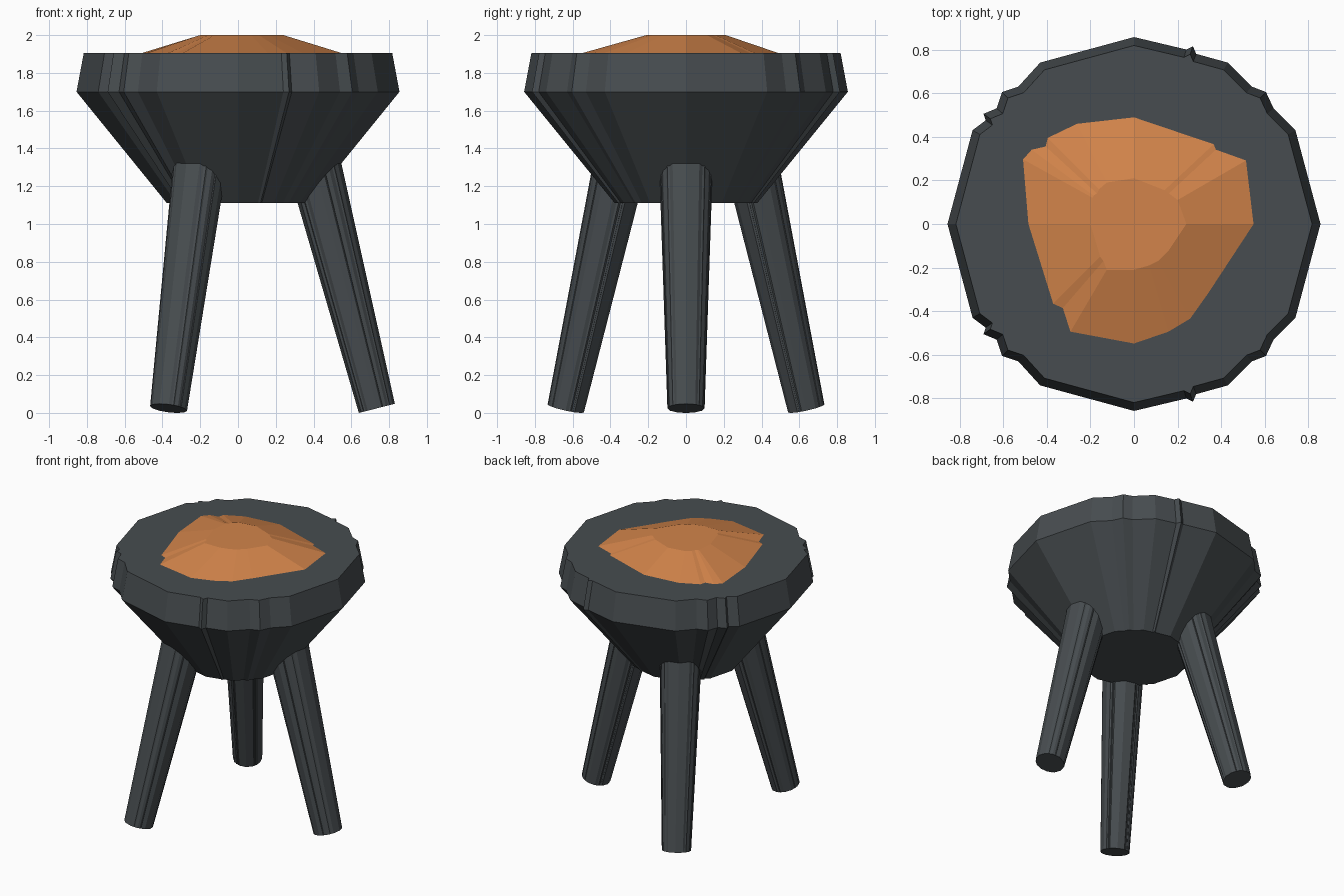
import bpy
import bmesh
from math import radians
from mathutils import Vector, Matrix

default_cube = bpy.data.objects.get("Cube")
if default_cube:
    bpy.data.objects.remove(default_cube, do_unlink=True)


def make_material(name, color):
    material = bpy.data.materials.new(name)
    material.use_nodes = True
    material.diffuse_color = (*color, 1)
    shader = material.node_tree.nodes["Principled BSDF"]
    shader.inputs["Base Color"].default_value = (*color, 1)
    shader.inputs["Roughness"].default_value = 0.9
    return material


def make_rings(outline, levels):
    """Repeat one outline at several (height, scale) levels."""
    return [[Vector((x * scale, y * scale, height)) for x, y in outline]
            for height, scale in levels]


def loft(name, rings, material, matrix=None):
    """Skin matching rings into a closed, flat-shaded solid."""
    bm = bmesh.new()
    loops = [[bm.verts.new(point) for point in ring] for ring in rings]
    for lower, upper in zip(loops, loops[1:]):
        for i in range(len(lower)):
            bm.faces.new((lower[i - 1], lower[i], upper[i], upper[i - 1]))
    bm.faces.new(list(reversed(loops[0])))
    bm.faces.new(loops[-1])
    bmesh.ops.recalc_face_normals(bm, faces=bm.faces)
    if matrix:
        bmesh.ops.transform(bm, matrix=matrix, verts=bm.verts)
    mesh = bpy.data.meshes.new(name)
    bm.to_mesh(mesh)
    bm.free()
    mesh.materials.append(material)
    obj = bpy.data.objects.new(name, mesh)
    bpy.context.collection.objects.link(obj)
    return obj


iron = make_material("dark iron", (0.063, 0.073, 0.079))
ember = make_material("ember orange", (0.645, 0.231, 0.069))

# Chipped outline, half of it mirrored across the x axis
half = [(.855, 0), (.74, .43), (.64, .53), (.605, .605), (.54, .63),
        (.43, .74), (.285, .78), (.27, .815), (.24, .8), (0, .857),
        (-.43, .74), (-.53, .63), (-.605, .605), (-.63, .53),
        (-.69, .505), (-.68, .475), (-.74, .43), (-.855, 0)]
outline = half + [(x, -y) for x, y in reversed(half[1:-1])]

# Tapered bowl with an upright rim
bowl_levels = [(1.11, .44), (1.7, 1), (1.905, .955)]
loft("bowl", make_rings(outline, bowl_levels), iron)

# Mound of embers: each base point is paired with a point of its flat top
ember_base = [(.555, 0), (.52, .295), (.38, .345), (.37, .37), (0, .495),
              (-.265, .465), (-.4, .4), (-.41, .36), (-.475, .345),
              (-.515, .3), (-.49, 0), (-.375, -.37), (-.33, -.39),
              (-.295, -.5), (0, -.555), (.16, -.5), (.26, -.44),
              (.345, -.32)]
ember_top = [(.24, 0), (.2, .11), (.16, .14), (.14, .155), (0, .21),
             (-.125, .19), (-.16, .16), (-.17, .14), (-.185, .13),
             (-.19, .12), (-.2, 0), (-.155, -.15), (-.14, -.17),
             (-.125, -.21), (0, -.21), (.07, -.19), (.11, -.17),
             (.16, -.12)]
mound = [[Vector((x, y, height)) for x, y in ring]
         for height, ring in ((1.903, ember_base), (2, ember_top))]
loft("embers", mound, ember)

# Three splayed legs that widen upward into the bowl
foot = Vector((.735, 0, .024))
tilt = Matrix.Rotation(radians(-14.4), 4, "Y")
leg_rings = make_rings(outline, [(0, .115), (1.45, .17)])
for name, angle in (("left_leg", 0), ("back_right_leg", 120),
                    ("front_right_leg", -120)):
    spin = Matrix.Rotation(radians(angle), 4, "Z")
    loft(name, leg_rings, iron, spin @ Matrix.Translation(foot) @ tilt)
